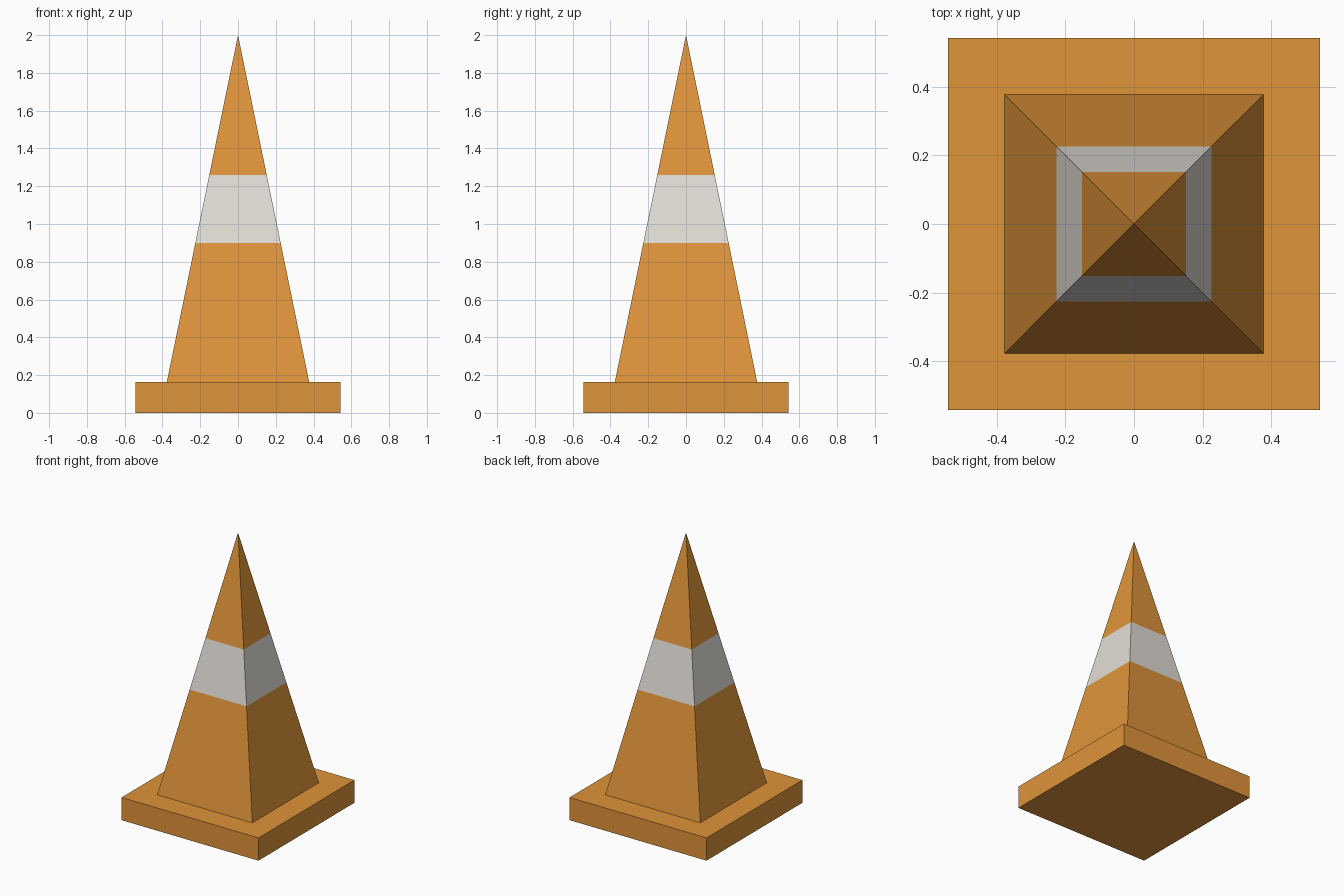
import bpy
import bmesh

cube = bpy.data.objects.get("Cube")
if cube:
    bpy.data.objects.remove(cube, do_unlink=True)


def make_material(name, rgb):
    mat = bpy.data.materials.new(name)
    mat.use_nodes = True
    colour = (*rgb, 1)
    mat.diffuse_color = colour
    bsdf = next(n for n in mat.node_tree.nodes if n.type == 'BSDF_PRINCIPLED')
    bsdf.inputs["Base Color"].default_value = colour
    return mat


orange = make_material("orange", (0.74, 0.295, 0.042))
off_white = make_material("off_white", (0.755, 0.725, 0.67))

BASE_HALF, BASE_TOP = 0.543, 0.163
CONE_HALF, APEX = 0.377, 2.0
BAND_LOW, BAND_HIGH = 0.90, 1.26


def add_object(name, bm, materials):
    bmesh.ops.recalc_face_normals(bm, faces=bm.faces)
    mesh = bpy.data.meshes.new(name)
    bm.to_mesh(mesh)
    bm.free()
    for mat in materials:
        mesh.materials.append(mat)
    obj = bpy.data.objects.new(name, mesh)
    bpy.context.collection.objects.link(obj)
    return obj


# Square base slab
bm = bmesh.new()
bmesh.ops.create_cube(bm, size=1)
bmesh.ops.scale(bm, vec=(2 * BASE_HALF, 2 * BASE_HALF, BASE_TOP), verts=bm.verts)
bmesh.ops.translate(bm, vec=(0, 0, BASE_TOP / 2), verts=bm.verts)
add_object("base", bm, [orange])

# Four-sided pyramid standing on the base
bm = bmesh.new()
corners = [bm.verts.new((sx * CONE_HALF, sy * CONE_HALF, BASE_TOP))
           for sx, sy in ((-1, -1), (1, -1), (1, 1), (-1, 1))]
tip = bm.verts.new((0, 0, APEX))
bm.faces.new(reversed(corners))
for i, corner in enumerate(corners):
    bm.faces.new((corner, corners[(i + 1) % 4], tip))

# Cut the pyramid at the band edges and colour the faces between
for z in (BAND_LOW, BAND_HIGH):
    bmesh.ops.bisect_plane(bm, geom=bm.verts[:] + bm.edges[:] + bm.faces[:],
                           plane_co=(0, 0, z), plane_no=(0, 0, 1))
for face in bm.faces:
    face.material_index = int(BAND_LOW < face.calc_center_median().z < BAND_HIGH)
add_object("cone_body", bm, [orange, off_white])
